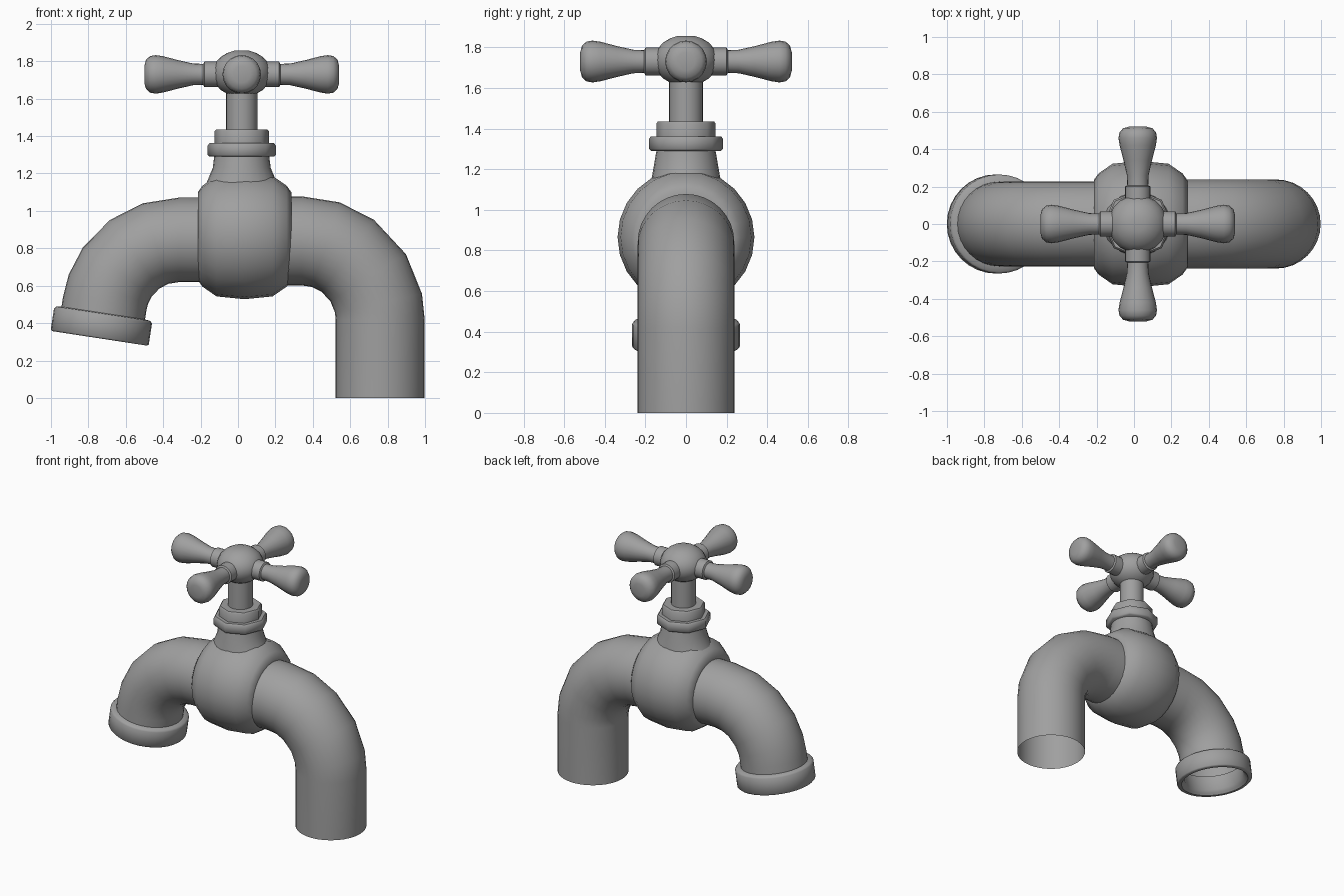
import bpy
import bmesh
from math import sin, cos, pi, radians
from mathutils import Vector

cube = bpy.data.objects.get("Cube")
if cube:
    bpy.data.objects.remove(cube, do_unlink=True)

GREY = (0.35, 0.35, 0.35, 1)
metal = bpy.data.materials.new("grey_metal")
metal.use_nodes = True
metal.diffuse_color = GREY
metal.node_tree.nodes["Principled BSDF"].inputs["Base Color"].default_value = GREY

X, Y, Z = Vector((1, 0, 0)), Vector((0, 1, 0)), Vector((0, 0, 1))
STEM_X = 0.02


def loft(name, rings, sides=32, caps=True, closed=False, sharp=40):
    """Skin a list of (centre, u, v) ellipses into one smooth mesh."""
    bm = bmesh.new()
    loops = []
    for centre, u, v in rings:
        angles = [2 * pi * i / sides for i in range(sides)]
        loops.append([bm.verts.new(centre + u * cos(a) + v * sin(a)) for a in angles])
    pairs = list(zip(loops, loops[1:]))
    if closed:
        pairs.append((loops[-1], loops[0]))
    for a, b in pairs:
        for i in range(sides):
            j = (i + 1) % sides
            bm.faces.new((a[i], a[j], b[j], b[i]))
    if caps:
        bm.faces.new(loops[0])
        bm.faces.new(loops[-1])
    bmesh.ops.recalc_face_normals(bm, faces=bm.faces)
    mesh = bpy.data.meshes.new(name)
    bm.to_mesh(mesh)
    bm.free()
    mesh.materials.append(metal)
    mesh.shade_smooth()
    mesh.set_sharp_from_angle(angle=radians(sharp))
    obj = bpy.data.objects.new(name, mesh)
    bpy.context.collection.objects.link(obj)
    return obj


def lathe(name, origin, axis, profile, **options):
    """Turn a profile of (distance along axis, radius) around the axis."""
    u = Y if abs(axis.y) < 0.5 else X
    v = axis.cross(u)
    return loft(name, [(origin + axis * d, u * r, v * r) for d, r in profile], **options)


def bent_pipe(name, side, start, bend_x, bend_z, bend_r, angles, tail, radius):
    """Horizontal pipe that bends down towards +x or -x and ends open."""
    rings = [(Vector((start, 0, bend_z + bend_r)), Z * radius, Y * radius)]
    for deg in angles:
        a = radians(deg)
        out = Vector((side * sin(a), 0, cos(a)))
        centre = Vector((bend_x, 0, bend_z)) + out * bend_r
        rings.append((centre, out * radius, Y * radius))
    down = Vector((side * cos(a), 0, -sin(a)))
    rings.append((centre + down * tail, out * radius, Y * radius))
    return loft(name, rings, caps=False)


# Supply pipe on the left and spout on the right
bent_pipe("supply_pipe", 1, 0.1, 0.34, 0.42, 0.42, (0, 18, 36, 58, 78, 90), 0.42, 0.238)
bent_pipe("spout_pipe", -1, 0, -0.317, 0.445, 0.40, (0, 18, 36, 55, 70, 81.3), 0.1, 0.226)

# Open collar around the spout mouth
tilt = radians(8.7)
spout_axis = Vector((-sin(tilt), 0, -cos(tilt)))
collar_profile = [(-0.005, 0.215), (0, 0.255), (0.012, 0.265), (0.125, 0.265),
                  (0.133, 0.257), (0.133, 0.235), (0.12, 0.225), (0.1, 0.21)]
lathe("spout_collar", Vector((-0.72, 0, 0.45)), spout_axis, collar_profile,
      caps=False, closed=True, sharp=50)

# Rounded valve body lying along the pipe
lathe("valve_body", Vector((0.035, 0, 0.865)), X,
      [(-0.245, 0.19), (-0.25, 0.235), (-0.225, 0.27), (-0.15, 0.322), (0, 0.337),
       (0.15, 0.322), (0.225, 0.27), (0.25, 0.235), (0.245, 0.19)], sides=24, sharp=60)

# Neck flares wider along the pipe than across it
neck = [(0.95, 0.24, 0.21), (1.08, 0.226, 0.183), (1.15, 0.188, 0.17),
        (1.23, 0.155, 0.156), (1.3, 0.146, 0.144)]
loft("valve_neck", [(Vector((STEM_X, 0, z)), X * rx, Y * ry) for z, rx, ry in neck], sides=24)

# Two stacked eight-sided nuts and the stem
base = Vector((STEM_X, 0, 0))
lathe("lower_nut", base, Z, [(1.29, 0.172), (1.3, 0.182), (1.35, 0.182), (1.362, 0.172)],
      sides=8, sharp=50)
lathe("upper_nut", base, Z, [(1.35, 0.146), (1.425, 0.146), (1.435, 0.138)],
      sides=8, sharp=50)
lathe("stem", base, Z, [(1.42, 0.083), (1.66, 0.083)], sides=24)

# Handle hub: a flattened ball
hub = base + Z * 1.735
steps = [pi * i / 12 for i in range(1, 12)]
lathe("handle_hub", hub, Z, [(-0.126 * cos(a), 0.157 * sin(a)) for a in steps],
      sides=20, sharp=60)

# Four flared handle arms with a small collar at the root
arm_profile = [(0.1, 0.068), (0.2, 0.068), (0.206, 0.056), (0.26, 0.058), (0.34, 0.076),
               (0.42, 0.097), (0.46, 0.103), (0.49, 0.098), (0.512, 0.078), (0.521, 0.045)]
for name, axis in (("left", X), ("right", -X), ("front", -Y), ("back", Y)):
    lathe(name + "_handle_arm", hub - Z * 0.005, axis, arm_profile, sides=20, sharp=55)
